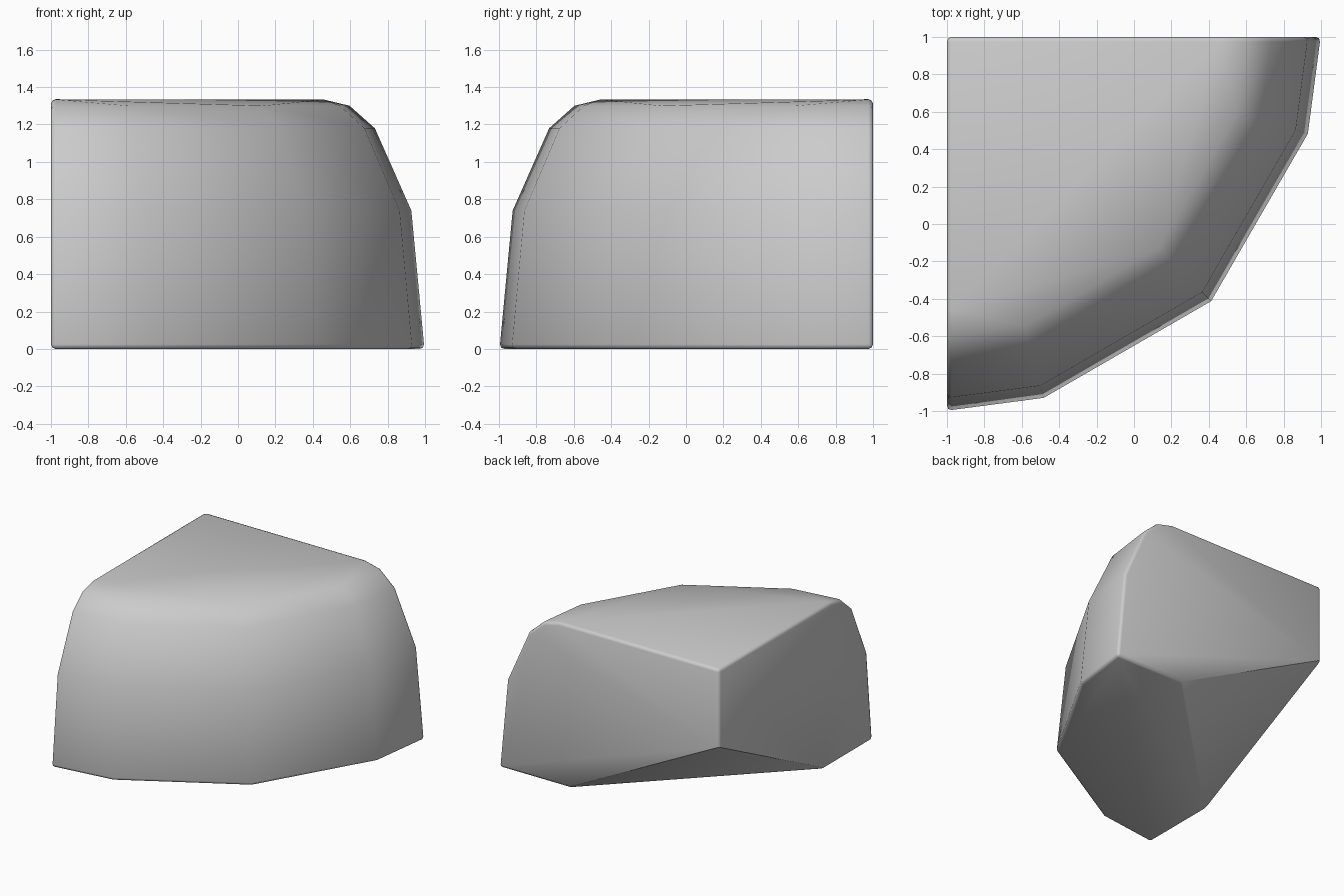
import bpy, bmesh, math

if "Cube" in bpy.data.objects:
    bpy.data.objects.remove(bpy.data.objects["Cube"])

# Quarter-round block: wall profile (radius, height) swept about the back left corner
profile = [(2.0, 0.0), (1.93, 0.74), (1.735, 1.18), (1.6, 1.3)]
angles = [0, 15, 45, 75, 90]
TOP = 1.335

points = [(-1 + r * math.cos(math.radians(a)), 1 - r * math.sin(math.radians(a)), z)
          for r, z in profile for a in angles]

# Flat crown, highest at the back left corner
points += [(-1, 1, TOP), (0.46, 1, TOP), (-1, -0.46, TOP)]

# Slanted cut under the back left corner
points += [(-1, 1, 0.70), (0.38, 1, 0), (-1, -0.38, 0)]

# Convex solid with clean flat faces
bm = bmesh.new()
for p in points:
    bm.verts.new(p)
hull = bmesh.ops.convex_hull(bm, input=bm.verts[:])
loose = [v for v in bm.verts if not v.link_faces]
bmesh.ops.delete(bm, geom=loose, context='VERTS')
bmesh.ops.dissolve_limit(bm, angle_limit=math.radians(0.5),
                         verts=bm.verts[:], edges=bm.edges[:])
bmesh.ops.recalc_face_normals(bm, faces=bm.faces[:])

# Small rounding on the square edges
square = [e for e in bm.edges if e.calc_face_angle(0) > math.radians(70)]
bmesh.ops.bevel(bm, geom=square, offset=0.025, offset_type='OFFSET',
                segments=2, profile=0.5, affect='EDGES', clamp_overlap=True)

mesh = bpy.data.meshes.new("rounded_corner_block")
bm.to_mesh(mesh)
bm.free()
block = bpy.data.objects.new("rounded_corner_block", mesh)
bpy.context.collection.objects.link(block)

# Smooth shading, sharp around the slanted cut
bpy.context.view_layer.objects.active = block
block.select_set(True)
bpy.ops.object.shade_smooth_by_angle(angle=math.radians(55))
